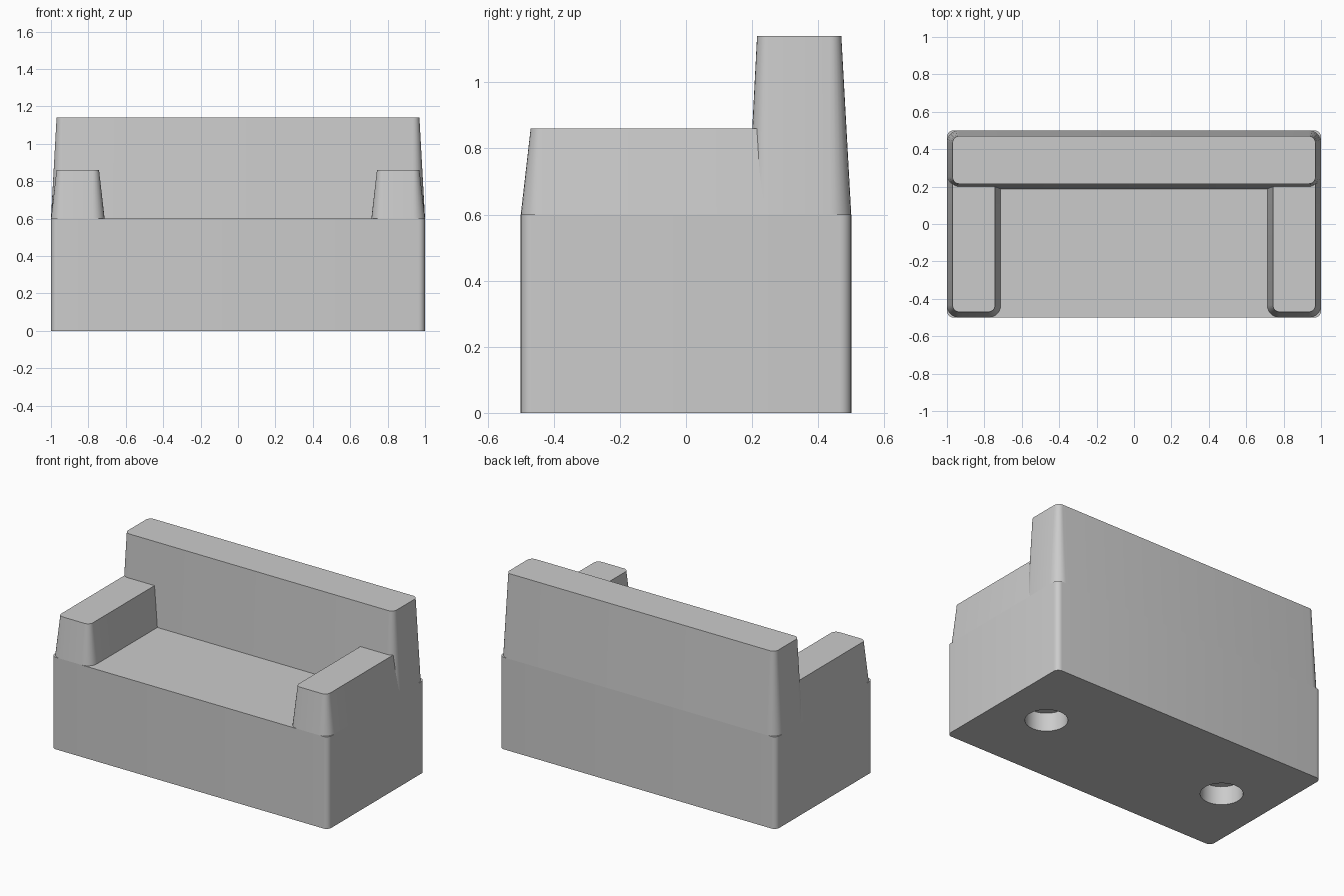
import bpy
import bmesh
from math import sin, cos, pi

default = bpy.data.objects.get("Cube")
if default:
    bpy.data.objects.remove(default, do_unlink=True)

grey = bpy.data.materials.new("plain grey")
grey.use_nodes = True
grey.diffuse_color = (0.6, 0.6, 0.6, 1)
grey.node_tree.nodes["Principled BSDF"].inputs["Base Color"].default_value = (0.6, 0.6, 0.6, 1)


def outline(x0, x1, y0, y1, r, steps=6):
    """Counter-clockwise rectangle with rounded corners."""
    centres = [(x1 - r, y1 - r), (x0 + r, y1 - r), (x0 + r, y0 + r), (x1 - r, y0 + r)]
    points = []
    for quarter, (cx, cy) in enumerate(centres):
        for i in range(steps + 1):
            a = (quarter + i / steps) * pi / 2
            points.append((cx + r * cos(a), cy + r * sin(a)))
    return points


def block(name, bottom, top, z0, z1):
    """Solid between two matching outlines."""
    bm = bmesh.new()
    low = [bm.verts.new((x, y, z0)) for x, y in bottom]
    high = [bm.verts.new((x, y, z1)) for x, y in top]
    bm.faces.new(low[::-1])
    bm.faces.new(high)
    for i in range(len(low)):
        j = (i + 1) % len(low)
        bm.faces.new((low[i], low[j], high[j], high[i]))
    mesh = bpy.data.meshes.new(name)
    bm.to_mesh(mesh)
    bm.free()
    mesh.materials.append(grey)
    obj = bpy.data.objects.new(name, mesh)
    bpy.context.collection.objects.link(obj)
    return obj


def activate(obj):
    bpy.ops.object.select_all(action='DESELECT')
    obj.select_set(True)
    bpy.context.view_layer.objects.active = obj


SEAT = 0.6

# Seat base with rounded vertical edges
rect = outline(-1, 1, -0.5, 0.5, 0.035)
base = block("seat_base", rect, rect, 0, SEAT)

# Two round blind holes in the underside
for x in (-0.665, 0.665):
    bpy.ops.mesh.primitive_cylinder_add(vertices=48, radius=0.125, depth=0.24, location=(x, 0, 0))
    cutter = bpy.context.object
    cutter.name = "hole_cutter"
    cutter.hide_render = True
    cutter.data.materials.append(grey)
    activate(base)
    cut = base.modifiers.new("hole", 'BOOLEAN')
    cut.operation = 'DIFFERENCE'
    cut.solver = 'EXACT'
    cut.object = cutter
    bpy.ops.object.modifier_apply(modifier=cut.name)
    bpy.data.objects.remove(cutter, do_unlink=True)

# Tapered backrest
back = block("backrest",
             outline(-1, 1, 0.187, 0.5, 0.065),
             outline(-0.97, 0.97, 0.215, 0.47, 0.035), SEAT, 1.14)

# Tapered armrests, running into the backrest
parts = [base, back]
for name, s in (("left_armrest", 1), ("right_armrest", -1)):
    xa, xb = sorted((0.713 * s, 1.0 * s))
    ta, tb = sorted((0.743 * s, 0.97 * s))
    parts.append(block(name,
                       outline(xa, xb, -0.5, 0.42, 0.065),
                       outline(ta, tb, -0.47, 0.39, 0.035), SEAT, 0.86))

for obj in parts:
    activate(obj)
    bpy.ops.object.shade_smooth_by_angle(angle=pi / 6)
